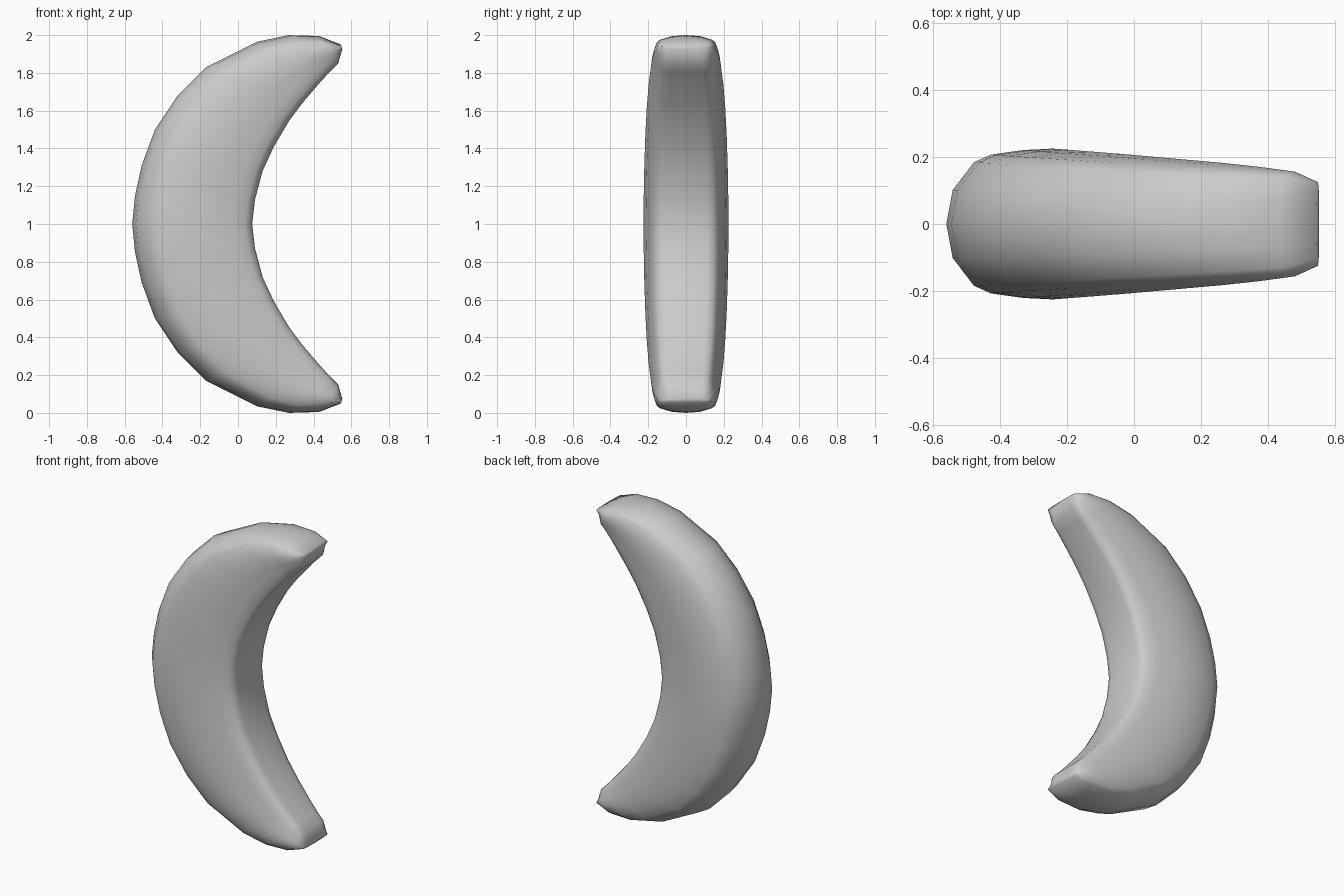
import bpy, bmesh

if "Cube" in bpy.data.objects:
    bpy.data.objects.remove(bpy.data.objects["Cube"])

# Upper half stations: outer x, z, inner x, z, half width
HALF = [
    (-0.56, 1.00, 0.075, 1.00, 0.225),
    (-0.545, 1.15, 0.09, 1.13, 0.224),
    (-0.51, 1.31, 0.13, 1.28, 0.221),
    (-0.44, 1.50, 0.19, 1.41, 0.216),
    (-0.32, 1.68, 0.27, 1.545, 0.208),
    (-0.17, 1.83, 0.345, 1.645, 0.198),
    (0.10, 1.965, 0.435, 1.75, 0.182),
    (0.27, 2.00, 0.485, 1.805, 0.17),
    (0.43, 1.995, 0.53, 1.85, 0.156),
    (0.545, 1.95, 0.552, 1.925, 0.125),
]
# Lower half mirrored about z = 1
stations = [(a, 2 - b, c, 2 - d, w) for a, b, c, d, w in HALF[:0:-1]] + HALF

# Cross-section: fraction from outer to inner edge, fraction of half width
SIDE = [(0.03, 0.45), (0.13, 0.82), (0.21, 0.92), (0.36, 0.98), (0.5, 1.0),
        (0.68, 0.94), (0.85, 0.84), (0.94, 0.76), (0.985, 0.66), (1.0, 0.5)]
section = [(0, 0)] + SIDE + [(1, 0)] + [(t, -w) for t, w in reversed(SIDE)]

# Crescent body lofted through the stations
bm = bmesh.new()
rings = []
for ox, oz, ix, iz, hw in stations:
    rings.append([bm.verts.new((ox + (ix - ox) * t, w * hw, oz + (iz - oz) * t))
                  for t, w in section])
n = len(section)
for r0, r1 in zip(rings, rings[1:]):
    for i in range(n):
        j = (i + 1) % n
        bm.faces.new((r0[i], r0[j], r1[j], r1[i]))
bm.faces.new(rings[0])
bm.faces.new(rings[-1])
bmesh.ops.recalc_face_normals(bm, faces=bm.faces)
for f in bm.faces:
    f.smooth = True

mesh = bpy.data.meshes.new("crescent_body")
bm.to_mesh(mesh)
bm.free()
obj = bpy.data.objects.new("crescent_body", mesh)
bpy.context.collection.objects.link(obj)
